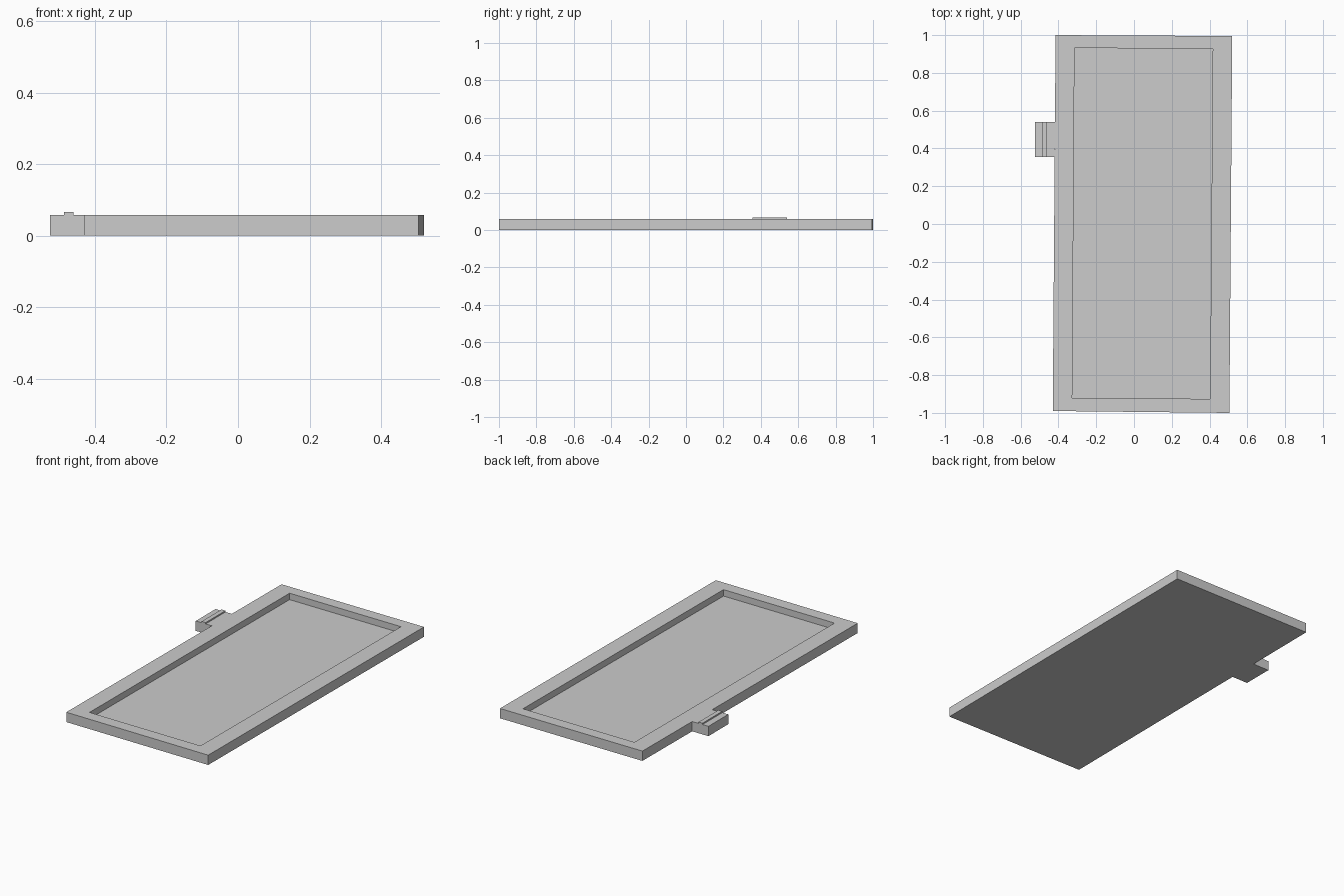
import bpy
import bmesh

cube = bpy.data.objects.get("Cube")
if cube:
    bpy.data.objects.remove(cube, do_unlink=True)

GREY = (0.604, 0.604, 0.604, 1.0)
mat = bpy.data.materials.new("light_grey")
mat.use_nodes = True
mat.diffuse_color = GREY
mat.node_tree.nodes["Principled BSDF"].inputs["Base Color"].default_value = GREY


def loft(name, rings):
    """Join four-sided rings (corner list, height) in order and cap both ends."""
    bm = bmesh.new()
    loops = [[bm.verts.new((x, y, z)) for x, y in corners] for corners, z in rings]
    for low, high in zip(loops, loops[1:]):
        for i in range(4):
            j = (i + 1) % 4
            bm.faces.new((low[i], low[j], high[j], high[i]))
    bm.faces.new(loops[0][::-1])
    bm.faces.new(loops[-1])
    bmesh.ops.recalc_face_normals(bm, faces=bm.faces)
    mesh = bpy.data.meshes.new(name)
    bm.to_mesh(mesh)
    bm.free()
    mesh.materials.append(mat)
    obj = bpy.data.objects.new(name, mesh)
    bpy.context.collection.objects.link(obj)
    return obj


def rect(x0, x1, y0, y1):
    return [(x0, y0), (x1, y0), (x1, y1), (x0, y1)]


TOP = 0.058
FLOOR = 0.02

# Tray: slightly skewed slab with a raised rim around a sunken floor
outer = [(-0.43, -0.99), (0.505, -1.0), (0.52, 0.995), (-0.415, 1.0)]
inner = [(-0.327, -0.92), (0.403, -0.926), (0.417, 0.927), (-0.315, 0.932)]
loft("tray", [(outer, 0), (outer, TOP), (inner, TOP), (inner, FLOOR)])

# Side tab, ending flush with the tray's edge
tab = [(-0.525, 0.355), (-0.42, 0.355), (-0.418, 0.54), (-0.525, 0.54)]
loft("side_tab", [(tab, 0), (tab, TOP)])

# Thin ridge along the tab
ridge = rect(-0.486, -0.46, 0.355, 0.54)
loft("tab_ridge", [(ridge, TOP), (ridge, 0.066)])
